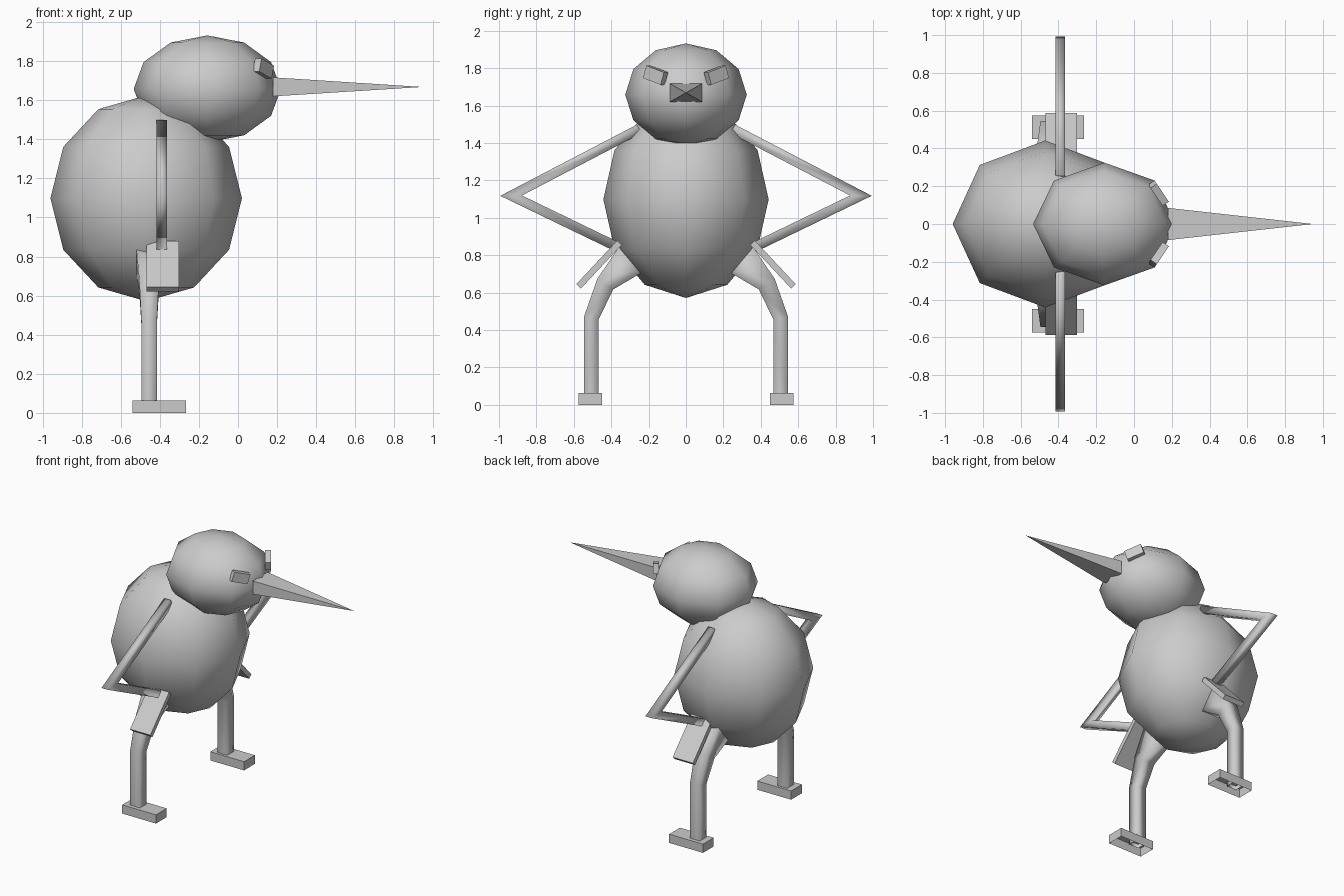
import bpy, bmesh
from math import radians, atan2
from mathutils import Vector, Matrix

if "Cube" in bpy.data.objects:
    bpy.data.objects.remove(bpy.data.objects["Cube"])


def finish(name, bm, smooth=False, mirror=False):
    bmesh.ops.recalc_face_normals(bm, faces=bm.faces)
    mesh = bpy.data.meshes.new(name)
    for f in bm.faces:
        f.smooth = smooth
    bm.to_mesh(mesh)
    bm.free()
    ob = bpy.data.objects.new(name, mesh)
    bpy.context.collection.objects.link(ob)
    if mirror:
        mod = ob.modifiers.new("mirror_y", 'MIRROR')
        mod.use_axis = (False, True, False)
        mod.use_mirror_merge = False
    return ob


def ellipsoid(name, centre, radii):
    bm = bmesh.new()
    bmesh.ops.create_uvsphere(
        bm, u_segments=8, v_segments=6, radius=1,
        matrix=Matrix.Translation(centre) @ Matrix.Diagonal((*radii, 1)))
    finish(name, bm, smooth=True)


def box(name, centre, size, rot=Matrix.Identity(4), open_bottom=False):
    bm = bmesh.new()
    bmesh.ops.create_cube(
        bm, size=1,
        matrix=Matrix.Translation(centre) @ rot @ Matrix.Diagonal((*size, 1)))
    if open_bottom:
        bm.normal_update()
        low = [f for f in bm.faces if f.normal.z < -0.9]
        bmesh.ops.delete(bm, geom=low, context='FACES_ONLY')
    finish(name, bm, mirror=True)


def limb(name, x, path, cap_end=True):
    """Square tube along (y, z, half thickness, half x width) points, mitred at bends."""
    bm = bmesh.new()
    pts = [Vector(p[:2]) for p in path]
    rings = []
    for i, (y, z, t, w) in enumerate(path):
        d0 = (pts[i] - pts[max(i - 1, 0)]).normalized()
        d1 = (pts[min(i + 1, len(pts) - 1)] - pts[i]).normalized()
        n = Vector((-(d0 + d1).y, (d0 + d1).x)).normalized()
        ref = d1 if d1.length > 0 else d0
        n *= t / abs(n.dot(Vector((-ref.y, ref.x))))
        rings.append([bm.verts.new((x + sx * w, y + sn * n.x, z + sn * n.y))
                      for sx, sn in ((-1, -1), (1, -1), (1, 1), (-1, 1))])
    for a, b in zip(rings, rings[1:]):
        for k in range(4):
            j = (k + 1) % 4
            bm.faces.new((a[k], a[j], b[j], b[k]))
    bm.faces.new(rings[0])
    if cap_end:
        bm.faces.new(rings[-1])
    finish(name, bm, smooth=True, mirror=True)


# Egg-shaped body and head
ellipsoid("body", (-0.47, 0, 1.098), (0.49, 0.442, 0.527))
ellipsoid("head", (-0.157, 0, 1.658), (0.377, 0.325, 0.274))

# Four-sided pointed beak
bm = bmesh.new()
base = [bm.verts.new((0.18, y, z)) for y, z in
        ((-0.085, 1.62), (0.085, 1.62), (0.085, 1.717), (-0.085, 1.717))]
tip = bm.verts.new((0.945, 0, 1.668))
bm.faces.new(base)
for k in range(4):
    bm.faces.new((base[k], base[(k + 1) % 4], tip))
finish("beak", bm)

# Slanted eyes lying on the face
eye_rot = Matrix.Rotation(radians(34), 4, 'Z') @ Matrix.Rotation(radians(18), 4, 'X')
box("eyes", (0.13, 0.163, 1.762), (0.04, 0.12, 0.07), eye_rot)

# Bent arms with elbows out
limb("arms", -0.39, [(0.25, 1.475, 0.026, 0.026),
                     (0.935, 1.118, 0.026, 0.026),
                     (0.37, 0.845, 0.026, 0.026)])

# Flat hands resting on the hips
hand_rot = Matrix.Rotation(atan2(-0.235, 0.22), 4, 'X')
box("hands", (-0.385, 0.465, 0.75), (0.165, 0.32, 0.034), hand_rot)

# Legs tapering from hip to ankle
limb("legs", -0.455, [(0.27, 0.80, 0.10, 0.068),
                      (0.432, 0.645, 0.05, 0.05),
                      (0.507, 0.462, 0.039, 0.04),
                      (0.507, 0.035, 0.039, 0.04)], cap_end=False)

# Hollow-bottomed feet
box("feet", (-0.403, 0.512, 0.032), (0.275, 0.125, 0.064), open_bottom=True)
